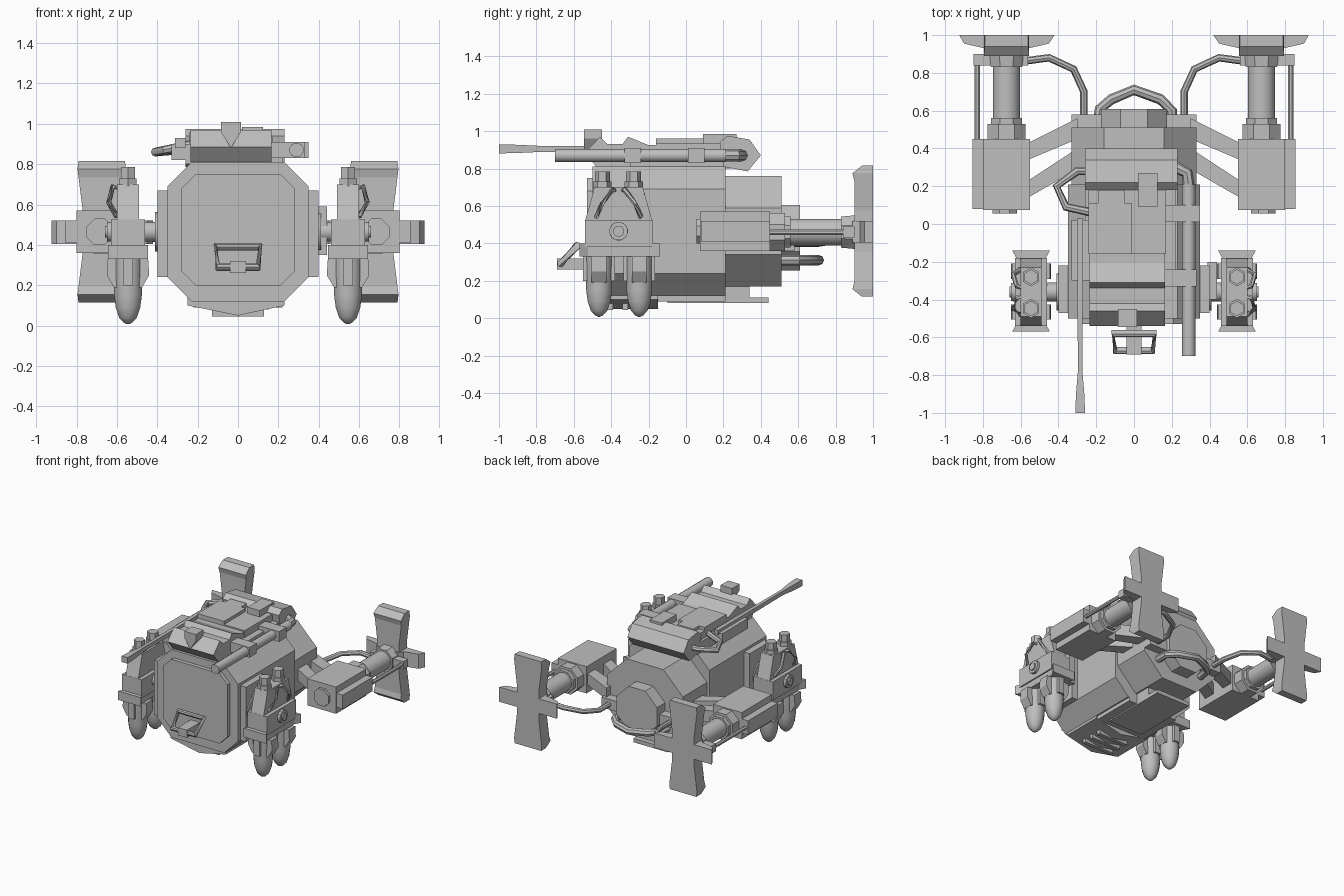
import bpy, bmesh, math
from mathutils import Vector

grey = bpy.data.materials.new("hull grey")
grey.diffuse_color = (0.52, 0.52, 0.52, 1)


def finish(bm, name, smooth=False):
    bmesh.ops.recalc_face_normals(bm, faces=bm.faces)
    me = bpy.data.meshes.new(name)
    bm.to_mesh(me)
    bm.free()
    me.materials.append(grey)
    ob = bpy.data.objects.new(name, me)
    bpy.context.collection.objects.link(ob)
    if smooth:
        bpy.ops.object.select_all(action='DESELECT')
        bpy.context.view_layer.objects.active = ob
        ob.select_set(True)
        bpy.ops.object.shade_smooth_by_angle(angle=math.radians(40))
    return ob


def loft(name, rings, smooth=False):
    """Skin closed rings of points and cap both ends."""
    bm = bmesh.new()
    vs = [[bm.verts.new(p) for p in r] for r in rings]
    n = len(vs[0])
    for a, b in zip(vs, vs[1:]):
        for i in range(n):
            bm.faces.new((a[i], a[(i + 1) % n], b[(i + 1) % n], b[i]))
    bm.faces.new(vs[0])
    bm.faces.new(vs[-1])
    return finish(bm, name, smooth)


def box(name, x0, x1, y0, y1, z0, z1):
    return loft(name, [[(x0, y0, z), (x1, y0, z), (x1, y1, z), (x0, y1, z)] for z in (z0, z1)])


def side_profile(name, pts, x0, x1):
    return loft(name, [[(x, y, z) for y, z in pts] for x in (x0, x1)])


def front_profile(name, pts, y0, y1):
    return loft(name, [[(x, y, z) for x, z in pts] for y in (y0, y1)])


def top_profile(name, pts, z0, z1):
    return loft(name, [[(x, y, z) for x, y in pts] for z in (z0, z1)])


def octagon(w, z0, z1, c):
    return [(-w + c, z0), (w - c, z0), (w, z0 + c), (w, z1 - c),
            (w - c, z1), (-w + c, z1), (-w, z1 - c), (-w, z0 + c)]


def lathe(name, origin, axis, prof, n=16, smooth=True):
    """Revolve (distance, radius) pairs about an axis."""
    q = Vector(axis).to_track_quat('Z', 'Y')
    a0 = math.pi / n
    return loft(name, [[Vector(origin) + q @ Vector((r * math.cos(a0 + math.tau * i / n),
                r * math.sin(a0 + math.tau * i / n), d)) for i in range(n)] for d, r in prof], smooth)


def tube(name, pts, r, n=8, closed=False):
    """Pipe along a poly line."""
    pts = [Vector(p) for p in pts]
    if closed:
        pts = pts + [pts[0]]
    rings = []
    for i, p in enumerate(pts):
        a = pts[i - 1] if i else (pts[-2] if closed else p)
        b = pts[i + 1] if i < len(pts) - 1 else (pts[1] if closed else p)
        t = (b - a).normalized()
        up = Vector((0, 0, 1)) if abs(t.z) < 0.85 else Vector((0, 1, 0))
        u = t.cross(up).normalized()
        v = u.cross(t)
        rings.append([p + r * (math.cos(math.tau * k / n) * u + math.sin(math.tau * k / n) * v)
                      for k in range(n)])
    return loft(name, rings, True)


# Hull
front_profile("hull", octagon(0.35, 0.12, 0.81, 0.12), -0.5, 0.21)
front_profile("front_hatch", octagon(0.28, 0.2, 0.75, 0.07), -0.53, -0.49)
front_profile("rear_hull", octagon(0.33, 0.17, 0.76, 0.17), 0.2, 0.51)
lathe("rear_cap", (0.0, 0.5, 0.43), (0, 1, 0), [(0, 0.19), (0.11, 0.19)], 8, False)
front_profile("belly_plate", [(-0.25, 0.14), (-0.25, 0.1), (0, 0.05), (0.23, 0.1), (0.23, 0.14)], -0.48, -0.15)
box("belly_slab", -0.22, 0.22, -0.15, 0.21, 0.09, 0.13)
box("belly_skid", -0.15, 0.15, -0.1, 0.44, 0.08, 0.11)
box("belly_skid_riser", -0.15, 0.15, 0.2, 0.34, 0.1, 0.18)
for i in range(3):
    box("belly_rib", -0.13, 0.13, -0.42 + i * 0.08, -0.39 + i * 0.08, 0.045, 0.1)
for s in (-1, 1):
    box("side_panel", *sorted((s * 0.34, s * 0.4)), -0.47, -0.22, 0.24, 0.67)
box("right_side_box", 0.39, 0.44, -0.4, -0.2, 0.35, 0.59)

# Front tow hook
tube("tow_ring", [(-0.11, -0.58, 0.39), (0.11, -0.58, 0.39), (0.1, -0.67, 0.29), (-0.1, -0.67, 0.29)], 0.02, 8, True)
box("tow_block", -0.04, 0.04, -0.69, -0.52, 0.26, 0.32)

# Turret
side_profile("turret_hood", [(-0.48, 0.81), (-0.54, 0.885), (-0.46, 0.97), (-0.42, 0.93), (-0.34, 0.93),
             (-0.31, 0.97), (-0.2, 0.925), (-0.15, 0.925), (-0.15, 0.81)], -0.235, 0.165)
box("turret_core", -0.24, 0.17, -0.16, 0.28, 0.8, 0.935)
box("turret_base", -0.26, 0.22, -0.3, 0.24, 0.8, 0.88)
side_profile("turret_bustle", [(0.2, 0.81), (0.33, 0.785), (0.4, 0.87), (0.34, 0.955), (0.22, 0.975), (0.18, 0.94)], -0.26, 0.23)
front_profile("hood_spike", [(-0.085, 1.01), (0.015, 1.01), (0.015, 0.96), (-0.035, 0.88), (-0.085, 0.96)], -0.545, -0.45)
box("roof_hatch", -0.24, -0.01, -0.16, 0.11, 0.93, 0.96)
box("roof_plate", -0.19, -0.05, 0.1, 0.18, 0.93, 0.96)
box("roof_box", 0.02, 0.125, 0.09, 0.27, 0.93, 0.985)

# Gun and exhaust tube
loft("gun_barrel", [[(-0.285 - w, y, 0.905 - h), (-0.285 + w, y, 0.905 - h), (-0.285 + w, y, 0.905 + h), (-0.285 - w, y, 0.905 + h)]
     for y, w, h in ((-1, 0.026, 0.024), (-0.9, 0.022, 0.022), (-0.78, 0.012, 0.016), (0.03, 0.016, 0.018))])
box("gun_mount", -0.33, -0.22, -0.3, 0.02, 0.82, 0.9)
lathe("long_tube", (0.29, -0.7, 0.87), (0, 1, 0), [(0, 0.036), (0.91, 0.036)], 12)
tube("long_tube_elbow", [(0.29, 0.19, 0.87), (0.28, 0.27, 0.87), (0.22, 0.3, 0.87), (0.15, 0.3, 0.87)], 0.032)
front_profile("tube_bracket", [(0.15, 0.83), (0.35, 0.83), (0.35, 0.91), (0.15, 0.91)], 0.01, 0.1)
box("tube_clamp", 0.15, 0.33, -0.33, -0.24, 0.83, 0.91)
tube("turret_cable", [(-0.22, 0.28, 0.87), (-0.3, 0.28, 0.87), (-0.41, 0.2, 0.86), (-0.36, 0.09, 0.87), (-0.22, 0.06, 0.9)], 0.022)

# Rear pipes and crossbar
tube("rear_arc_pipe", [(-0.2, 0.48, 0.31), (-0.18, 0.61, 0.31), (-0.12, 0.66, 0.31), (0, 0.71, 0.31),
     (0.14, 0.66, 0.31), (0.2, 0.6, 0.31), (0.2, 0.48, 0.31)], 0.028)
box("rear_crossbar", -0.33, 0.33, 0.47, 0.58, 0.36, 0.44)

for s in (-1, 1):
    def mbox(name, x0, x1, *yz):
        box(name, *sorted((s * x0, s * x1)), *yz)

    # Leg pod: axle, blocks and bullet feet
    lathe("pod_axle", (s * 0.34, -0.36, 0.465), (s, 0, 0), [(0, 0.1), (0.07, 0.1), (0.07, 0.05), (0.3, 0.05)])
    lathe("pod_bolt", (s * 0.62, -0.36, 0.465), (s, 0, 0), [(0, 0.05), (0.03, 0.05), (0.03, 0.03), (0.04, 0.03)], 12)
    mbox("pod_block", 0.46, 0.63, -0.54, -0.18, 0.38, 0.525)
    loft("pod_upper", [[(s * 0.545 + a * 0.055, -0.36 + b * h, z) for a, b in ((-1, -1), (1, -1), (1, 1), (-1, 1))]
         for z, h in ((0.52, 0.18), (0.66, 0.14), (0.7, 0.13))])
    top_profile("pod_skirt", [(s * (0.545 + a), -0.355 + b) for a, b in ((-0.1, -0.215), (-0.075, -0.17), (-0.075, 0.17),
                (-0.1, 0.215), (0.1, 0.215), (0.075, 0.17), (0.075, -0.17), (0.1, -0.215))], 0.33, 0.4)
    for y in (-0.465, -0.25):
        x = s * 0.545
        lathe("bullet_foot", (x, y, 0.34), (0, 0, -1), [(0, 0.072), (0.19, 0.07), (0.25, 0.062), (0.3, 0.045), (0.325, 0.022), (0.333, 0.005)])
        front_profile("foot_fin", [(x - 0.1, 0.33), (x + 0.1, 0.33), (x + 0.105, 0.25), (x + 0.07, 0.19), (x - 0.07, 0.19), (x - 0.105, 0.25)],
                      y - 0.04, y + 0.04)
        mbox("foot_rib", 0.52, 0.57, y - 0.085, y + 0.085, 0.2, 0.34)
        yc = y + (0.018 if y < -0.36 else -0.03)
        lathe("pod_cap", (x, yc, 0.69), (0, 0, 1), [(0, 0.05), (0.04, 0.05), (0.04, 0.04), (0.095, 0.04)], 6, False)
        e = -1 if y < -0.36 else 1
        tube("pod_cable", [(s * 0.58, -0.36 + e * 0.02, 0.68), (s * 0.62, -0.36 + e * 0.03, 0.69),
             (s * 0.64, -0.36 + e * 0.09, 0.61), (s * 0.6, -0.36 + e * 0.12, 0.54)], 0.013, 6)

    # Thruster box and piston
    mbox("thruster_box", 0.55, 0.8, 0.075, 0.45, 0.36, 0.57)
    mbox("thruster_rail", 0.79, 0.855, 0.08, 0.45, 0.41, 0.52)
    lathe("thruster_nose", (s * 0.685, 0.055, 0.465), (0, 1, 0), [(0, 0.07), (0.04, 0.07)], 8, False)
    lathe("piston_collar", (s * 0.675, 0.44, 0.46), (0, 1, 0), [(0, 0.11), (0.09, 0.11), (0.09, 0.09), (0.12, 0.09)], 8, False)
    lathe("piston", (s * 0.675, 0.5, 0.46), (0, 1, 0), [(0, 0.072), (0.42, 0.072)], 20)
    lathe("piston_end", (s * 0.675, 0.83, 0.46), (0, 1, 0), [(0, 0.09), (0.1, 0.1)], 8, False)
    mbox("piston_bar", 0.56, 0.85, 0.84, 0.9, 0.43, 0.49)
    lathe("control_rod", (s * 0.83, 0.4, 0.46), (0, 1, 0), [(0, 0.016), (0.48, 0.016)], 8)
    tube("thruster_hose", [(s * 0.6, 0.86, 0.44), (s * 0.45, 0.88, 0.44), (s * 0.32, 0.82, 0.42),
         (s * 0.265, 0.7, 0.4), (s * 0.265, 0.54, 0.4)], 0.02)

    # Struts from hull to thruster
    for ya, yb in ((0.5, 0.37), (0.34, 0.17)):
        top_profile("strut", [(s * 0.3, ya + 0.06), (s * 0.56, yb + 0.06), (s * 0.56, yb - 0.03), (s * 0.3, ya - 0.05)], 0.42, 0.51)

    # Cross-shaped tail fin
    def fin_ring(z, y, w):
        return [(s * 0.675 - w, y, z), (s * 0.675 + w, y, z), (s * 0.675 + w, 1.0, z), (s * 0.675 - w, 1.0, z)]
    half = [(0.35, 0.94, 0.115), (0.31, 0.89, 0.12), (0.27, 0.9, 0.115), (0.11, 0.9, 0.095)]
    up = [(0.465 + d, y, w) for d, y, w in half]
    down = [(0.465 - d, y, w) for d, y, w in reversed(half)]
    loft("tail_fin", [fin_ring(*r) for r in up + down])
    top_profile("tail_bar", [(s * x, y) for x, y in ((0.42, 1.0), (0.925, 1.0), (0.9, 0.955), (0.79, 0.93),
                (0.77, 0.89), (0.58, 0.89), (0.56, 0.93), (0.45, 0.955))], 0.405, 0.52)
